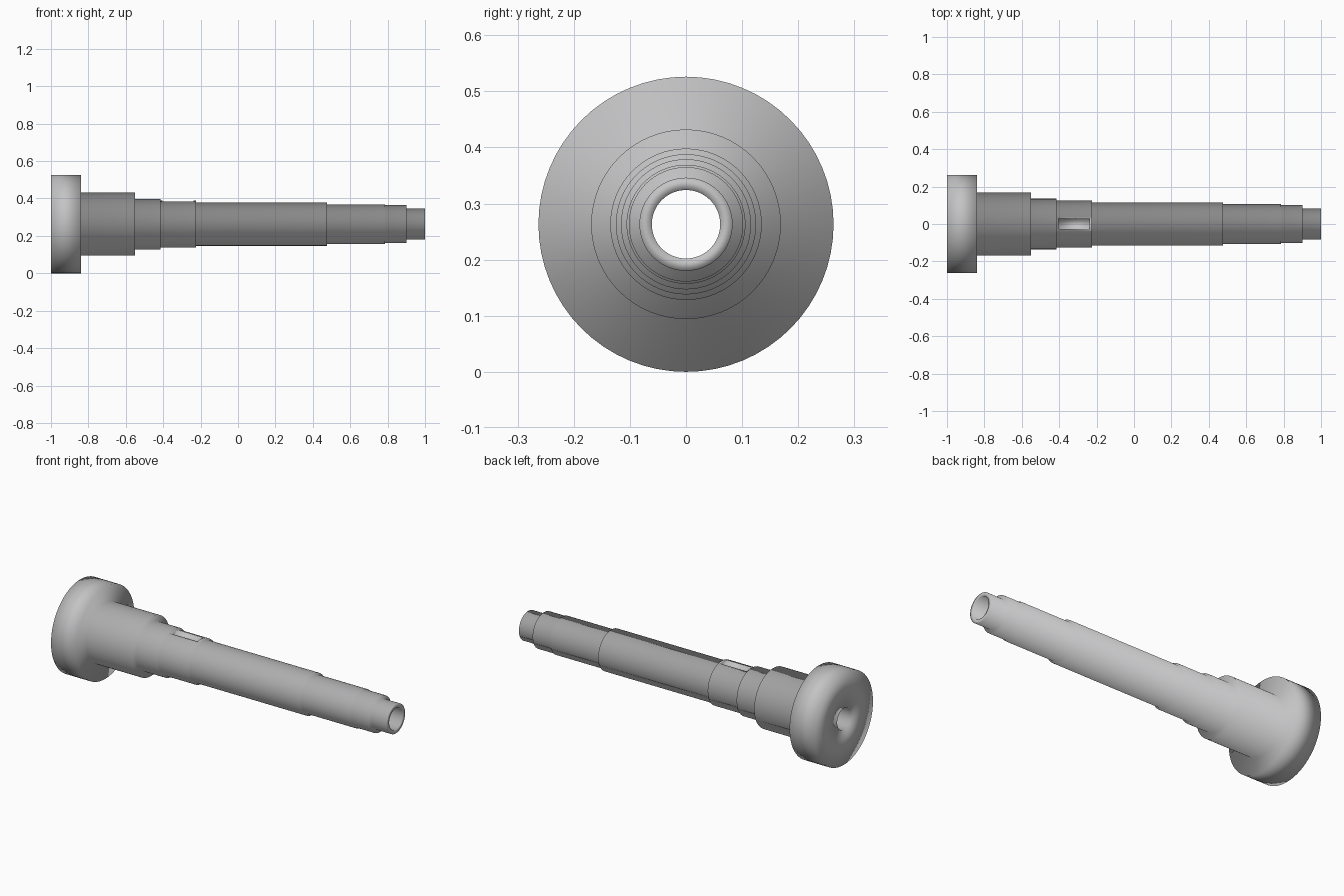
import bpy, bmesh, math

if "Cube" in bpy.data.objects:
    bpy.data.objects.remove(bpy.data.objects["Cube"])

SIDES = 64
AXIS_Z = 0.263
BORE = 0.061

steel = bpy.data.materials.new("steel_grey")
steel.diffuse_color = (0.55, 0.55, 0.56, 1)
steel.use_nodes = True
steel.node_tree.nodes["Principled BSDF"].inputs["Base Color"].default_value = steel.diffuse_color

# Stepped sections: (end x, radius), starting at x = -1
SECTIONS = [(-0.84, 0.263), (-0.55, 0.169), (-0.415, 0.135), (-0.225, 0.125),
            (0.475, 0.116), (0.785, 0.106), (0.90, 0.102), (1.0, 0.083)]


def lathe(name, profile):
    """Revolve a closed (x, radius) profile around the shaft axis."""
    bm = bmesh.new()
    rings = []
    for x, r in profile:
        rings.append([bm.verts.new((x, r * math.sin(a), AXIS_Z + r * math.cos(a)))
                      for a in (2 * math.pi * i / SIDES for i in range(SIDES))])
    for k, ring in enumerate(rings):
        nxt = rings[(k + 1) % len(rings)]
        for i in range(SIDES):
            j = (i + 1) % SIDES
            bm.faces.new((ring[i], ring[j], nxt[j], nxt[i]))
    bmesh.ops.recalc_face_normals(bm, faces=bm.faces)
    mesh = bpy.data.meshes.new(name)
    bm.to_mesh(mesh)
    bm.free()
    obj = bpy.data.objects.new(name, mesh)
    bpy.context.collection.objects.link(obj)
    mesh.materials.append(steel)
    return obj


# Hollow stepped shaft with its end flange
profile = [(-1.0, BORE)]
x = -1.0
for end, radius in SECTIONS:
    profile += [(x, radius), (end, radius)]
    x = end
profile.append((1.0, BORE))
shaft = lathe("stepped_shaft", profile)

# Keyway cut into the top of the shaft
bpy.ops.mesh.primitive_cube_add(size=1, location=(-0.32, 0, AXIS_Z + 0.15))
cutter = bpy.context.object
cutter.name = "keyway_cutter"
cutter.scale = (0.165, 0.054, 0.09)
cutter.data.materials.append(steel)
cutter.hide_render = True
cutter.hide_set(True)
cut = shaft.modifiers.new("keyway", 'BOOLEAN')
cut.operation = 'DIFFERENCE'
cut.solver = 'EXACT'
cut.object = cutter

# Smooth shading flows across the steps
for obj in (shaft, cutter):
    for p in obj.data.polygons:
        p.use_smooth = True
